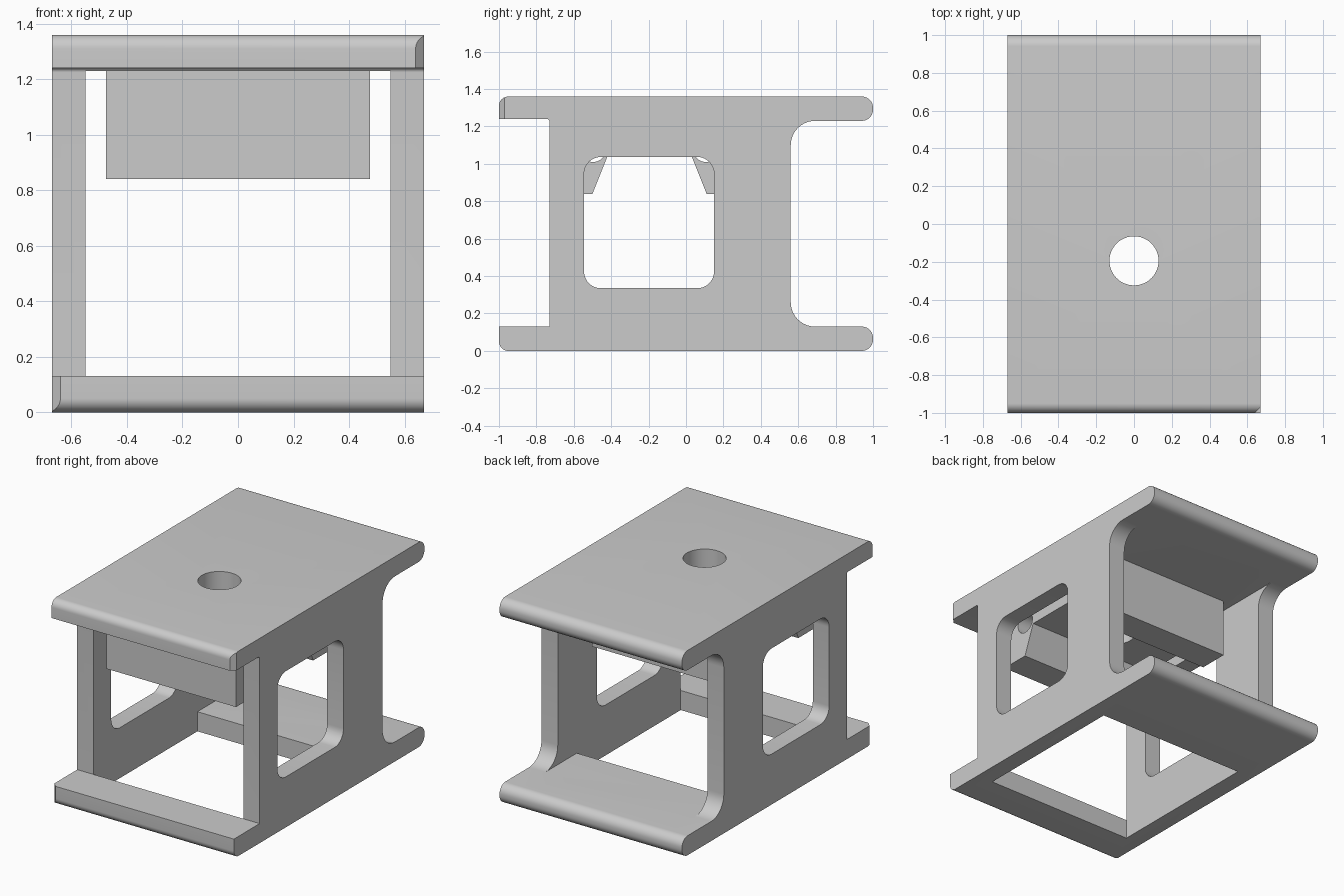
import bpy
import bmesh
from math import sin, cos, pi
from mathutils import Vector

if "Cube" in bpy.data.objects:
    bpy.data.objects.remove(bpy.data.objects["Cube"])

grey = bpy.data.materials.new("plain grey")
grey.use_nodes = True
grey.diffuse_color = (0.6, 0.6, 0.6, 1)
grey.node_tree.nodes["Principled BSDF"].inputs["Base Color"].default_value = (0.6, 0.6, 0.6, 1)


def outline(corners, steps=10):
    """Closed outline; a corner's optional third value rounds it."""
    pts = []
    for i, c in enumerate(corners):
        p = Vector(c[:2])
        r = c[2] if len(c) > 2 else 0
        if not r:
            pts.append(p)
            continue
        u = (Vector(corners[i - 1][:2]) - p).normalized()
        v = (Vector(corners[(i + 1) % len(corners)][:2]) - p).normalized()
        centre = p + (u + v) * r
        for k in range(steps + 1):
            t = pi / 2 * k / steps
            pts.append(centre - (v * cos(t) + u * sin(t)) * r)
    return pts


def circle(a, b, r, n=48):
    return [Vector((a + r * cos(2 * pi * k / n), b + r * sin(2 * pi * k / n))) for k in range(n)]


def rect(a0, b0, a1, b1, r=0):
    return outline([(a0, b0, r), (a1, b0, r), (a1, b1, r), (a0, b1, r)])


def prism(name, pts, axis, lo, hi):
    """Extrude an outline along x (outline in y, z) or z (outline in x, y)."""
    bm = bmesh.new()
    place = (lambda p: (lo, p.x, p.y)) if axis == "x" else (lambda p: (p.x, p.y, lo))
    face = bm.faces.new([bm.verts.new(place(p)) for p in pts])
    new = bmesh.ops.extrude_face_region(bm, geom=[face])["geom"]
    shift = (hi - lo, 0, 0) if axis == "x" else (0, 0, hi - lo)
    bmesh.ops.translate(bm, verts=[g for g in new if isinstance(g, bmesh.types.BMVert)], vec=shift)
    bmesh.ops.recalc_face_normals(bm, faces=bm.faces)
    mesh = bpy.data.meshes.new(name)
    bm.to_mesh(mesh)
    bm.free()
    mesh.materials.append(grey)
    obj = bpy.data.objects.new(name, mesh)
    bpy.context.collection.objects.link(obj)
    return obj


def activate(obj):
    bpy.ops.object.select_all(action="DESELECT")
    obj.select_set(True)
    bpy.context.view_layer.objects.active = obj


def cut(obj, *shape):
    cutter = prism("cutter", *shape)
    cutter.hide_render = True
    mod = obj.modifiers.new("cut", "BOOLEAN")
    mod.operation = "DIFFERENCE"
    mod.solver = "EXACT"
    mod.object = cutter
    activate(obj)
    bpy.ops.object.modifier_apply(modifier=mod.name)
    bpy.data.objects.remove(cutter)


W, INNER, TOP = 0.67, 0.55, 1.36
FLOOR, CEILING = 0.13, 1.23
MID = -0.195  # y of the bore and clamp centre

# Frame: side profile across the full width
frame = prism("frame", outline([
    (-1, 0, 0.05), (1, 0, 0.06), (1, FLOOR, 0.06), (0.56, FLOOR, 0.13),
    (0.56, CEILING, 0.13), (1, CEILING, 0.06), (1, TOP, 0.06), (-1, TOP, 0.05),
    (-1, 1.24), (-0.73, 1.24, 0.015), (-0.73, FLOOR), (-1, FLOOR)]), "x", -W, W)

# Hollow between the walls, floor opening, side windows and top bore
cut(frame, rect(-1.2, FLOOR, 1.2, CEILING), "x", -INNER, INNER)
cut(frame, rect(-INNER, -0.73, INNER, 0.36), "z", -0.2, 0.3)
cut(frame, rect(-0.545, 0.335, 0.15, 1.037, 0.09), "x", -1, 1)
bore = circle(0, MID, 0.13)
cut(frame, bore, "z", 1.1, 1.5)

# Small eased corners on two front ends
for side, lo, hi in ((1, CEILING - 0.03, 1.5), (-1, -0.1, FLOOR + 0.03)):
    cut(frame, [Vector(p) for p in ((side * (W - 0.03), -1), (side * W, -0.97),
                                    (side * 0.8, -0.97), (side * 0.8, -1.2),
                                    (side * (W - 0.03), -1.2))], "z", lo, hi)

# Clamp block under the top, with a tapered slot, two cross holes and the bore
block = prism("clamp_block", outline([
    (MID - 0.505, 0.84), (MID - 0.305, 0.84), (MID - 0.225, 1.04), (MID + 0.225, 1.04),
    (MID + 0.305, 0.84), (MID + 0.505, 0.84), (MID + 0.505, CEILING), (MID - 0.505, CEILING)]),
    "x", -0.475, 0.475)
for side in (-1, 1):
    cut(block, circle(MID + side * 0.302, 1.08, 0.07), "x", -1, 1)
cut(block, bore, "z", 0.9, 1.5)

for obj in (frame, block):
    activate(obj)
    bpy.ops.object.shade_smooth_by_angle(angle=pi / 6)
